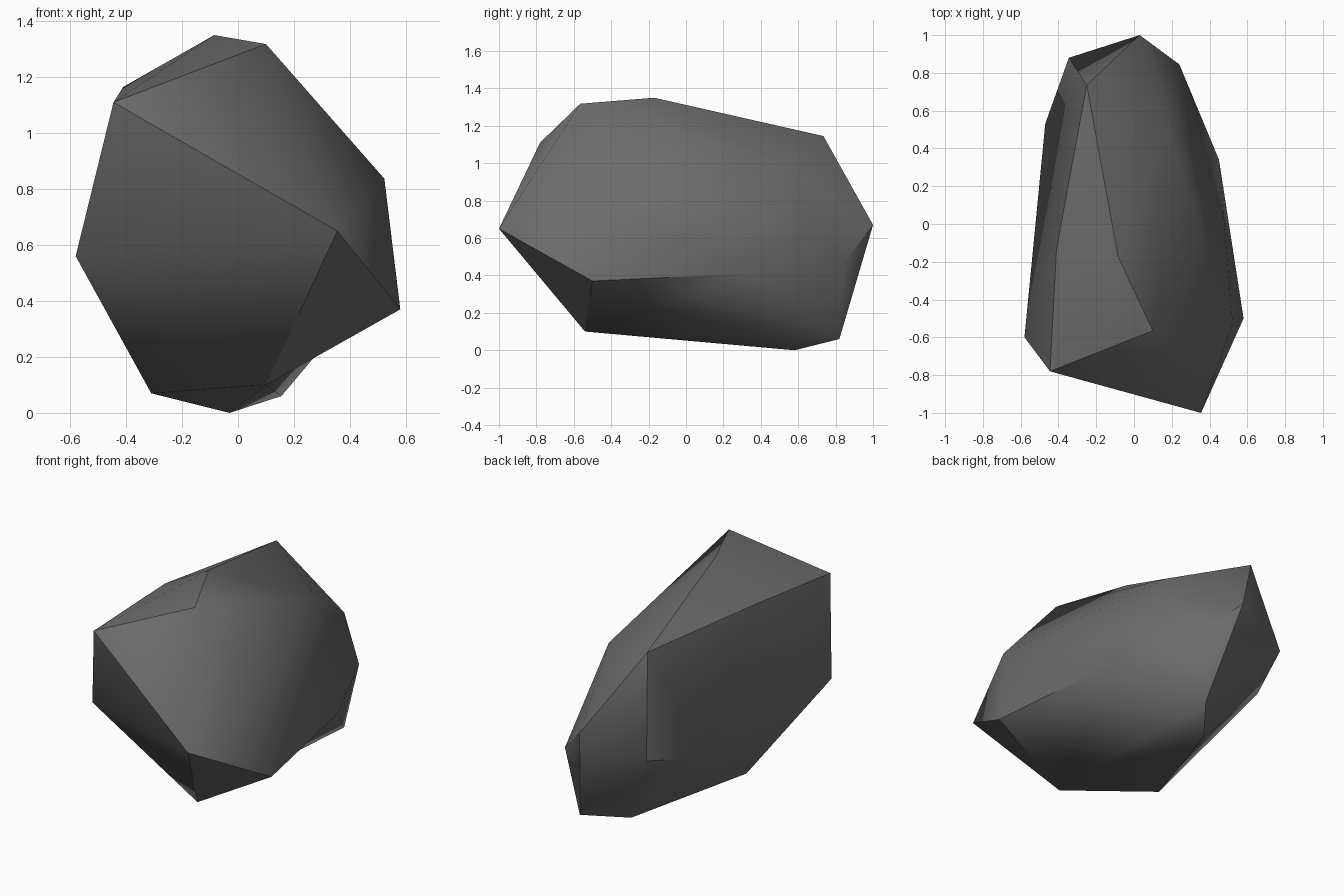
import bpy, bmesh, math

if "Cube" in bpy.data.objects:
    bpy.data.objects.remove(bpy.data.objects["Cube"])

# Corner points of the boulder, grouped by side
crown = [(-.445, -.78, 1.11), (.10, -.565, 1.318), (-.085, -.17, 1.35),
         (-.41, -.13, 1.165), (-.25, .735, 1.145), (.18, .50, 1.0)]
waist = [(.355, -1, .65), (.523, -.53, .837), (.58, -.50, .37), (.45, .34, .41),
         (.24, .845, .465), (.03, 1, .67), (-.345, .88, .55),
         (-.47, .53, .47), (-.58, -.60, .56)]
base = [(.10, -.54, .10), (-.31, -.15, .07), (-.03, .58, 0), (.155, .82, .06)]

# Boulder: faceted skin stretched around the corners
bm = bmesh.new()
verts = [bm.verts.new(p) for p in crown + waist + base]
bmesh.ops.convex_hull(bm, input=bm.verts[:])

# Undercut: turn the diagonal under the right side so it dips inward
side, notch, front, rear = verts[8], verts[9], verts[15], verts[18]
ridge = bm.edges.get((side, rear))
if ridge:
    bmesh.ops.delete(bm, geom=[ridge], context='EDGES')
    bm.faces.new((side, notch, front))
    bm.faces.new((notch, rear, front))
    # close the rim if the base corner sat between front and rear
    rim = [e for e in bm.edges if e.is_boundary]
    if rim:
        bmesh.ops.holes_fill(bm, edges=rim)
bmesh.ops.recalc_face_normals(bm, faces=bm.faces[:])
mesh = bpy.data.meshes.new("boulder")
bm.to_mesh(mesh)
bm.free()
rock = bpy.data.objects.new("boulder", mesh)
bpy.context.collection.objects.link(rock)

# Dark grey stone
stone = bpy.data.materials.new("dark grey stone")
stone.diffuse_color = (.15, .15, .15, 1)
stone.use_nodes = True
stone.node_tree.nodes["Principled BSDF"].inputs["Base Color"].default_value = stone.diffuse_color
mesh.materials.append(stone)

# Soft shallow facets, crisp steep edges
bpy.context.view_layer.objects.active = rock
rock.select_set(True)
bpy.ops.object.shade_smooth_by_angle(angle=math.radians(40))
